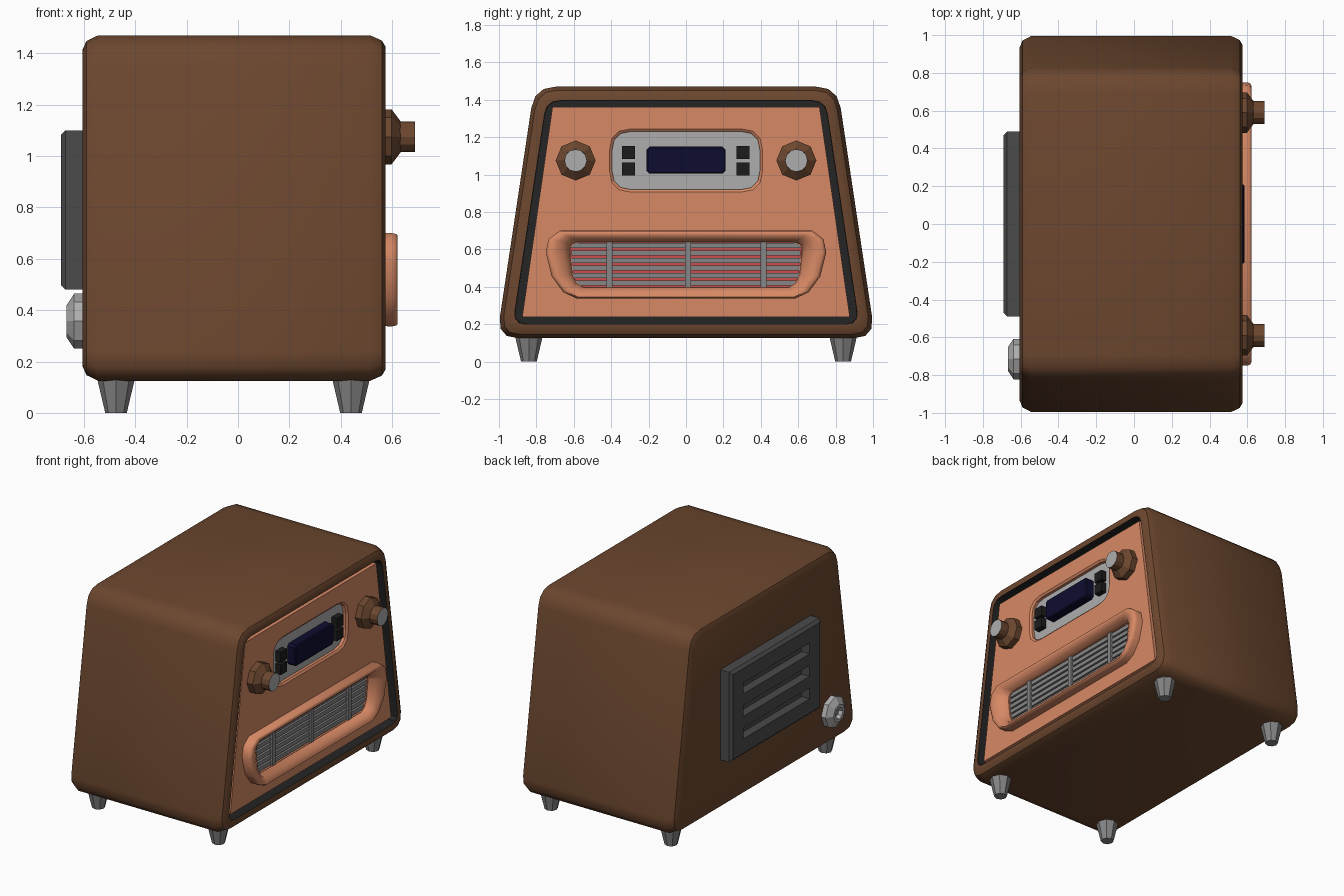
import bpy, bmesh, math
from mathutils import Vector

if "Cube" in bpy.data.objects:
    bpy.data.objects.remove(bpy.data.objects["Cube"])


def mat(name, r, g, b):
    m = bpy.data.materials.new(name)
    m.diffuse_color = (r, g, b, 1)
    m.use_nodes = True
    m.node_tree.nodes["Principled BSDF"].inputs["Base Color"].default_value = m.diffuse_color
    return m


BROWN = mat("walnut brown", .15, .063, .028)
COPPER = mat("copper orange", .68, .25, .13)
LINING = mat("lining black", .018, .018, .018)
SILVER = mat("silver", .42, .42, .42)
GREY = mat("mid grey", .24, .24, .24)
VENT = mat("vent dark grey", .07, .07, .07)
NAVY = mat("screen navy", .004, .004, .03)
BLACK = mat("button black", .012, .012, .012)
RED = mat("speaker red", .6, .08, .08)


# ---- outline helpers: counter-clockwise (y, z) points ----
def inset(pts, d):
    out = []
    for i, p in enumerate(pts):
        a = (p - pts[i - 1]).normalized()
        b = (pts[(i + 1) % len(pts)] - p).normalized()
        n1, n2 = Vector((-a.y, a.x)), Vector((-b.y, b.x))
        out.append(p + (n1 + n2) / (1 + n1.dot(n2)) * d)
    return out


def rounded(pts, r, n=3):
    out = []
    for i, p in enumerate(pts):
        s = p + (pts[i - 1] - p).normalized() * r
        e = p + (pts[(i + 1) % len(pts)] - p).normalized() * r
        for k in range(n + 1):
            t = k / n
            out.append(s * (1 - t) ** 2 + p * 2 * t * (1 - t) + e * t * t)
    return out


def rect(y0, y1, z0, z1):
    return [Vector(p) for p in ((y0, z0), (y1, z0), (y1, z1), (y0, z1))]


def trapezoid(yb, zb, yt, zt):
    return [Vector(p) for p in ((-yb, zb), (yb, zb), (yt, zt), (-yt, zt))]


def circle(y, z, r, n=8):
    return [Vector((y + r * math.cos(k * math.tau / n), z + r * math.sin(k * math.tau / n)))
            for k in range(n)]


def loft(name, rings, mats, end_mat=0, loop=False, smooth=None, seg_mat={}):
    """Skin a list of (x, outline) rings, capped or joined into a closed ring."""
    bm = bmesh.new()
    vs = [[bm.verts.new((x, p.x, p.y)) for p in o] for x, o in rings]
    n = len(vs[0])
    for s in range(len(vs) if loop else len(vs) - 1):
        a, b = vs[s], vs[(s + 1) % len(vs)]
        for k in range(n):
            f = bm.faces.new((a[k], a[(k + 1) % n], b[(k + 1) % n], b[k]))
            f.material_index = seg_mat.get(s, 0)
    if not loop:
        bm.faces.new(vs[0])
        bm.faces.new(vs[-1]).material_index = end_mat
    bmesh.ops.recalc_face_normals(bm, faces=bm.faces[:])
    me = bpy.data.meshes.new(name)
    bm.to_mesh(me)
    bm.free()
    for m in mats:
        me.materials.append(m)
    ob = bpy.data.objects.new(name, me)
    bpy.context.collection.objects.link(ob)
    if smooth:
        bpy.ops.object.select_all(action='DESELECT')
        ob.select_set(True)
        bpy.context.view_layer.objects.active = ob
        bpy.ops.object.shade_smooth_by_angle(angle=math.radians(smooth))
    return ob


def box(name, x0, x1, y0, y1, z0, z1, m):
    o = rect(y0, y1, z0, z1)
    return loft(name, [(x0, o), (x1, o)], [m])


def cut(ob, cutter):
    md = ob.modifiers.new("cut", 'BOOLEAN')
    md.operation, md.solver, md.object = 'DIFFERENCE', 'EXACT', cutter
    cutter.hide_render = True
    bpy.context.view_layer.objects.active = ob
    bpy.ops.object.modifier_apply(modifier=md.name)
    bpy.data.objects.remove(cutter)


# cabinet with rounded edges and a recessed, dark lined front opening
shell = trapezoid(1.012, .125, .81, 1.47)
steps = [(-.605, .055), (-.59, .022), (-.545, 0), (.515, 0), (.56, .02), (.575, .045),
         (.575, .075), (.50, .077)]
loft("cabinet", [(x, rounded(inset(shell, d), .115 - d * .6)) for x, d in steps],
     [BROWN, LINING], end_mat=1, smooth=35, seg_mat={6: 1})

# front panel with holes for display and speaker
face = trapezoid(.876, .237, .714, 1.36)
panel = loft("front_panel", [(.48, face), (.555, face)], [COPPER])
window = rounded(rect(-.395, .395, .92, 1.23), .1)
rim = inset(window, -.015)
cut(panel, loft("window_cutter", [(.51, window), (.545, window), (.556, rim), (.60, rim)], [COPPER]))

half_out = [(-.675, .70), (-.735, .655), (-.75, .583), (-.718, .455), (-.655, .37), (-.584, .337)]
half_in = [(-.573, .637), (-.605, .625), (-.618, .60), (-.603, .466), (-.583, .42), (-.55, .40)]


def mirrored(half):
    return [Vector(p) for p in half] + [Vector((-y, z)) for y, z in reversed(half)]


outer, inner = mirrored(half_out), mirrored(half_in)
cut(panel, loft("speaker_cutter", [(.51, inner), (.60, inner)], [COPPER]))

# bulging speaker surround
profile = [(.53, .02), (.60, 0), (.615, .05), (.622, .14), (.618, .4), (.595, .75), (.55, .98), (.53, 1)]
loft("speaker_surround", [(x, [a.lerp(b, t) for a, b in zip(outer, inner)]) for x, t in profile],
     [COPPER], loop=True, smooth=50)

# speaker backing, slats and uprights
loft("speaker_backing", [(.50, inner), (.515, inner)], [RED])
for i in range(6):
    z = .42 + .04 * i
    box("speaker_slat", .512, .55, -.612, .612, z - .014, z + .014, GREY)
for y in (-.41, .01, .415):
    box("speaker_upright", .512, .562, y - .016, y + .016, .40, .64, GREY)

# display plate, screen and buttons
loft("display_plate", [(.50, window), (.525, window)], [SILVER])
screen = rounded(rect(-.21, .21, 1.005, 1.15), .015, 1)
loft("screen", [(.51, screen), (.578, screen), (.585, inset(screen, .007))], [NAVY])
for y in (-.308, .305):
    for z in (1.03, 1.117):
        box("button", .51, .565, y - .035, y + .035, z - .035, z + .035, BLACK)

# tuning and volume knobs
for y in (-.59, .59):
    loft("knob_base", [(.54, circle(y, 1.075, .107)), (.598, circle(y, 1.075, .107)),
                       (.632, circle(y, 1.075, .062))], [BROWN])
    stem = circle(y, 1.075, .06, 12)
    loft("knob_stem", [(.60, stem), (.69, stem)], [BROWN, SILVER], end_mat=1)

# rear vent with three slots
vent_out = rect(-.49, .49, .48, 1.10)
vent = loft("rear_vent", [(-.58, vent_out), (-.672, vent_out), (-.69, inset(vent_out, .018))], [VENT])
for z in (.945, .79, .635):
    cut(vent, box("slot_cutter", -.72, -.63, -.36, .36, z - .038, z + .038, VENT))

# rear socket
loft("rear_socket", [(x, circle(-.715, .357, r)) for x, r in
                     ((-.59, .107), (-.638, .107), (-.668, .062), (-.668, .04), (-.64, .035))],
     [SILVER, GREY], end_mat=1)

# tapered feet
for x in (-.475, .44):
    for y in (-.84, .84):
        bpy.ops.mesh.primitive_cone_add(vertices=8, radius1=.042, radius2=.075, depth=.14,
                                        location=(x, y, .07))
        foot = bpy.context.object
        foot.name = "foot"
        foot.data.materials.append(GREY)
